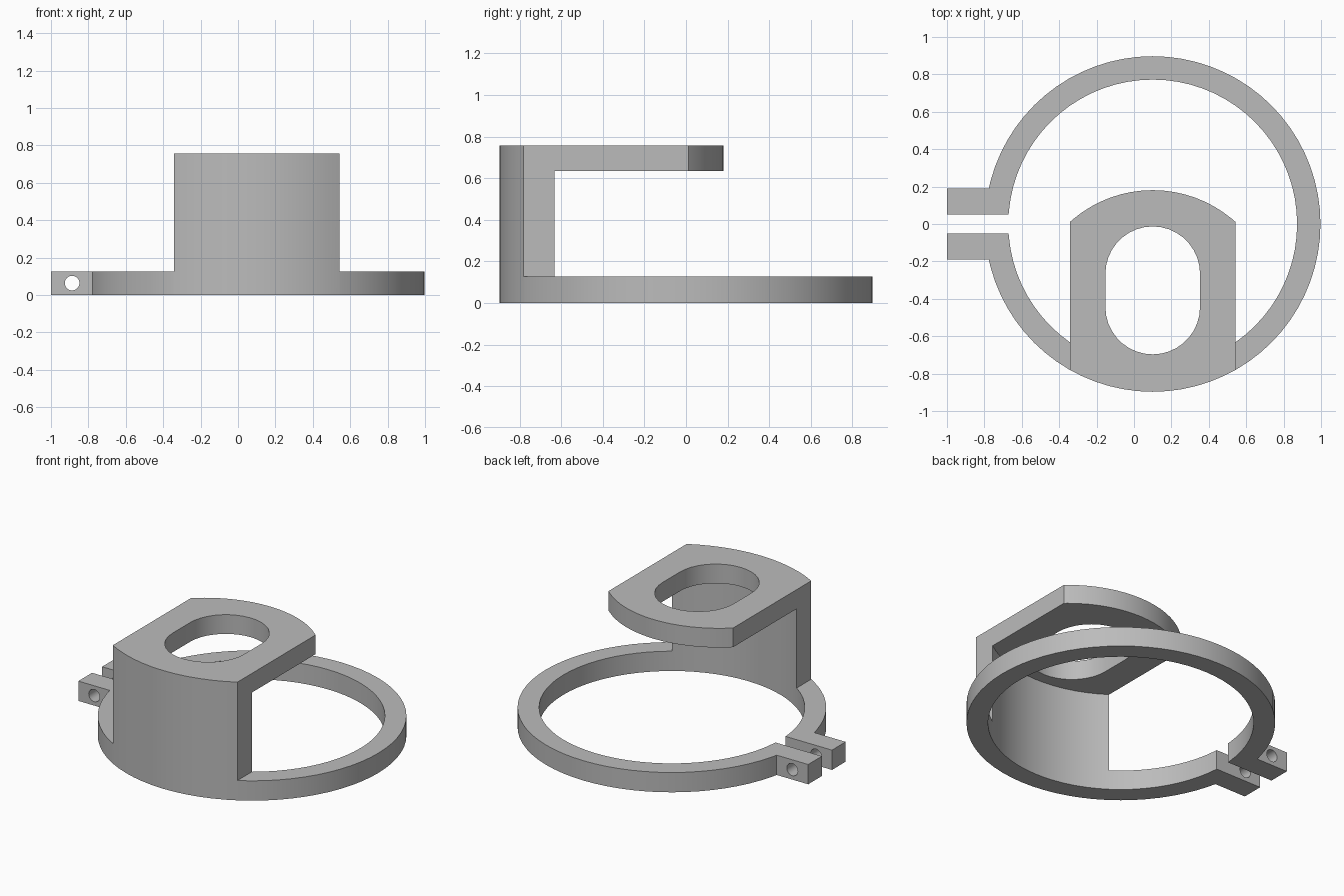
import bpy, bmesh
from math import sin, cos, asin, pi, radians

cube = bpy.data.objects.get("Cube")
if cube:
    bpy.data.objects.remove(cube, do_unlink=True)

CX = 0.1                        # ring centre
R_OUT, R_IN = 0.897, 0.772      # ring radii
H_RING, H_PLATE, H_TOP = 0.127, 0.635, 0.758
HALF = 0.442                    # half width of the bracket
LUG, GAP = 0.19, 0.051          # clamp lug outer and inner y

grey = bpy.data.materials.new("plain grey")
grey.use_nodes = True
grey.diffuse_color = (0.5, 0.5, 0.5, 1)
grey.node_tree.nodes["Principled BSDF"].inputs["Base Color"].default_value = (0.5, 0.5, 0.5, 1)


def arc(r, a0, a1, cx=CX, cy=0.0, step=radians(5)):
    """Arc points at regular angles, plus both exact ends."""
    lo, hi = sorted((a0, a1))
    angles = [k * step for k in range(-144, 145) if lo + 0.004 < k * step < hi - 0.004]
    angles = [lo] + angles + [hi]
    if a0 > a1:
        angles.reverse()
    return [(cx + r * cos(a), cy + r * sin(a)) for a in angles]


def prism(name, outline, z0, z1):
    """Extrude a closed outline between two heights."""
    bm = bmesh.new()
    base = bm.faces.new([bm.verts.new((x, y, z0)) for x, y in outline])
    top = bmesh.ops.extrude_face_region(bm, geom=[base])["geom"]
    for v in top:
        if isinstance(v, bmesh.types.BMVert):
            v.co.z = z1
    bmesh.ops.remove_doubles(bm, verts=bm.verts, dist=1e-5)
    bmesh.ops.recalc_face_normals(bm, faces=bm.faces)
    mesh = bpy.data.meshes.new(name)
    bm.to_mesh(mesh)
    bm.free()
    mesh.materials.append(grey)
    obj = bpy.data.objects.new(name, mesh)
    bpy.context.collection.objects.link(obj)
    return obj


def combine(target, other, operation):
    """Apply a boolean and discard the second solid."""
    mod = target.modifiers.new(operation, "BOOLEAN")
    mod.object, mod.operation, mod.solver = other, operation, "EXACT"
    bpy.context.view_layer.objects.active = target
    bpy.ops.object.modifier_apply(modifier=mod.name)
    bpy.data.objects.remove(other, do_unlink=True)


# Angles where the bracket sides meet each circle
side_out, side_in = asin(HALF / R_OUT), asin(HALF / R_IN)
front = 1.5 * pi
lug_a, gap_a = asin(LUG / R_OUT), asin(GAP / R_IN)

# Split ring with two clamp lugs, one outline
outer = (arc(R_OUT, lug_a - pi, -pi / 2 - side_out)
         + arc(R_OUT, -pi / 2 - side_out, -pi / 2 + side_out)[1:]
         + arc(R_OUT, -pi / 2 + side_out, pi - lug_a)[1:])
inner = (arc(R_IN, pi - gap_a, -pi / 2 + side_in)
         + arc(R_IN, -pi / 2 + side_in, -pi / 2 - side_in)[1:]
         + arc(R_IN, -pi / 2 - side_in, gap_a - pi)[1:])
bracket = prism("clamp_ring_bracket", outer + [(-1, LUG), (-1, GAP)] + inner
                + [(-1, -GAP), (-1, -LUG)], 0, H_RING)

# Curved front wall rising from the ring
front_arc = arc(R_OUT, -pi / 2 - side_out, -pi / 2 + side_out)
wall = prism("wall", front_arc + arc(R_IN, -pi / 2 + side_in, -pi / 2 - side_in),
             H_RING, H_PLATE)

# Top plate with a bowed back edge
r_back, y_back = 0.661, -0.480
a_back = asin(HALF / r_back)
plate = prism("plate", front_arc + arc(r_back, pi / 2 - a_back, pi / 2 + a_back, cy=y_back),
              H_PLATE, H_TOP)

# Rounded slot through the plate
r_slot = 0.253
slot = prism("slot", arc(r_slot, 0, pi, cy=-0.266, step=radians(10))
             + arc(r_slot, pi, 2 * pi, cy=-0.444, step=radians(10)), 0.5, 0.9)
combine(plate, slot, "DIFFERENCE")
combine(bracket, wall, "UNION")
combine(bracket, plate, "UNION")

# Bolt hole through both lugs
bpy.ops.mesh.primitive_cylinder_add(vertices=32, radius=0.039, depth=1,
                                    location=(-0.887, 0, 0.064), rotation=(pi / 2, 0, 0))
combine(bracket, bpy.context.object, "DIFFERENCE")

bpy.ops.object.select_all(action="DESELECT")
bracket.select_set(True)
bpy.context.view_layer.objects.active = bracket
bpy.ops.object.shade_smooth_by_angle(angle=radians(25))
